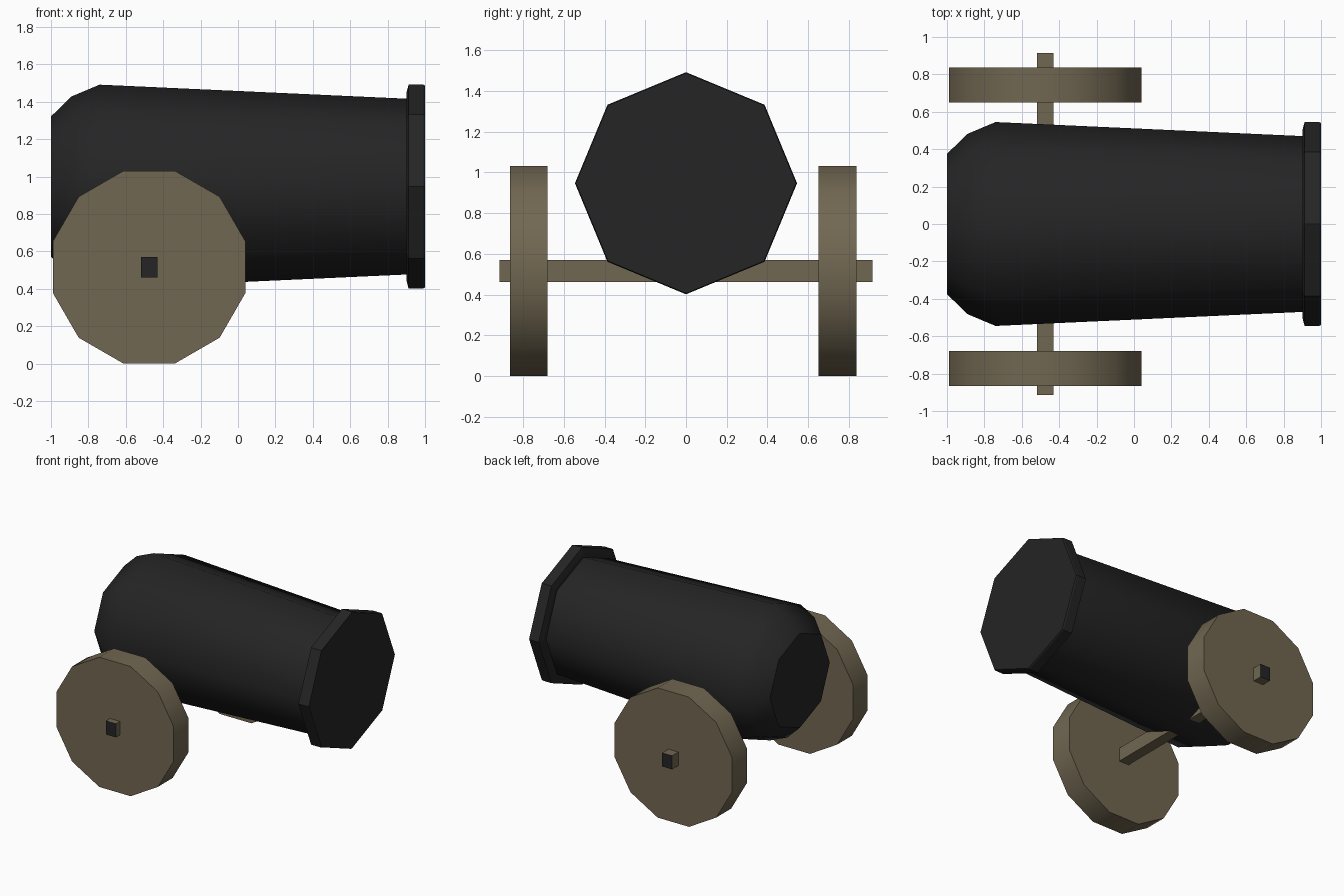
import bpy, bmesh, math

if "Cube" in bpy.data.objects:
    bpy.data.objects.remove(bpy.data.objects["Cube"])


def material(name, rgb):
    m = bpy.data.materials.new(name)
    m.diffuse_color = (*rgb, 1)
    m.use_nodes = True
    m.node_tree.nodes["Principled BSDF"].inputs["Base Color"].default_value = m.diffuse_color
    return m


iron = material("black_iron", (0.018, 0.018, 0.018))
wood = material("brown_wood", (0.165, 0.135, 0.083))


def finish(name, bm, mats):
    bmesh.ops.recalc_face_normals(bm, faces=bm.faces)
    me = bpy.data.meshes.new(name)
    bm.to_mesh(me)
    bm.free()
    for m in mats:
        me.materials.append(m)
    ob = bpy.data.objects.new(name, me)
    bpy.context.collection.objects.link(ob)
    return ob


def lathe(name, profile, sides, origin, axis, phase, mat, caps=(True, True), smooth=0):
    """Rings of (position along axis, radius) around the x or y axis."""
    bm = bmesh.new()
    rings = []
    for p, r in profile:
        ring = []
        for i in range(sides):
            a = phase + 2 * math.pi * i / sides
            u, w = r * math.cos(a), r * math.sin(a)
            off = (p, u, w) if axis == "x" else (u, p, w)
            ring.append(bm.verts.new([o + d for o, d in zip(origin, off)]))
        rings.append(ring)
    for a, b in zip(rings, rings[1:]):
        for i in range(sides):
            j = (i + 1) % sides
            bm.faces.new((a[i], a[j], b[j], b[i]))
    for ring, cap in zip((rings[0], rings[-1]), caps):
        if cap:
            bm.faces.new(ring)
    ob = finish(name, bm, [mat])
    if smooth:
        bpy.ops.object.select_all(action="DESELECT")
        bpy.context.view_layer.objects.active = ob
        ob.select_set(True)
        bpy.ops.object.shade_smooth_by_angle(angle=math.radians(smooth))
    return ob


# Tapered barrel with rounded breech, and the faceted muzzle ring
bore = (0, 0, 0.947)
lathe("barrel", [(-1, 0.375), (-0.89, 0.482), (-0.74, 0.545), (0.9, 0.47)],
      8, bore, "x", 0, iron, smooth=46)
lathe("muzzle_ring", [(0.9, 0.47), (0.9, 0.5), (0.912, 0.545), (0.99, 0.545), (1.0, 0.54)],
      8, bore, "x", 0, iron, caps=(False, True))

# Twelve-sided wheels
hub = (-0.475, 0, 0.516)
for name, y0, y1 in (("front_wheel", -0.865, -0.68), ("back_wheel", 0.65, 0.837)):
    lathe(name, [(y0, 0.533), (y1, 0.533)], 12, hub, "y", math.radians(15), wood, smooth=35)

# Square axle with iron end faces
bm = bmesh.new()
bmesh.ops.create_cube(bm, size=1)
for v in bm.verts:
    v.co = (hub[0] + v.co.x * 0.088, v.co.y * 1.83, hub[2] + v.co.z * 0.108)
bm.normal_update()
for f in bm.faces:
    f.material_index = 1 if abs(f.normal.y) > 0.9 else 0
finish("axle", bm, [wood, iron])
